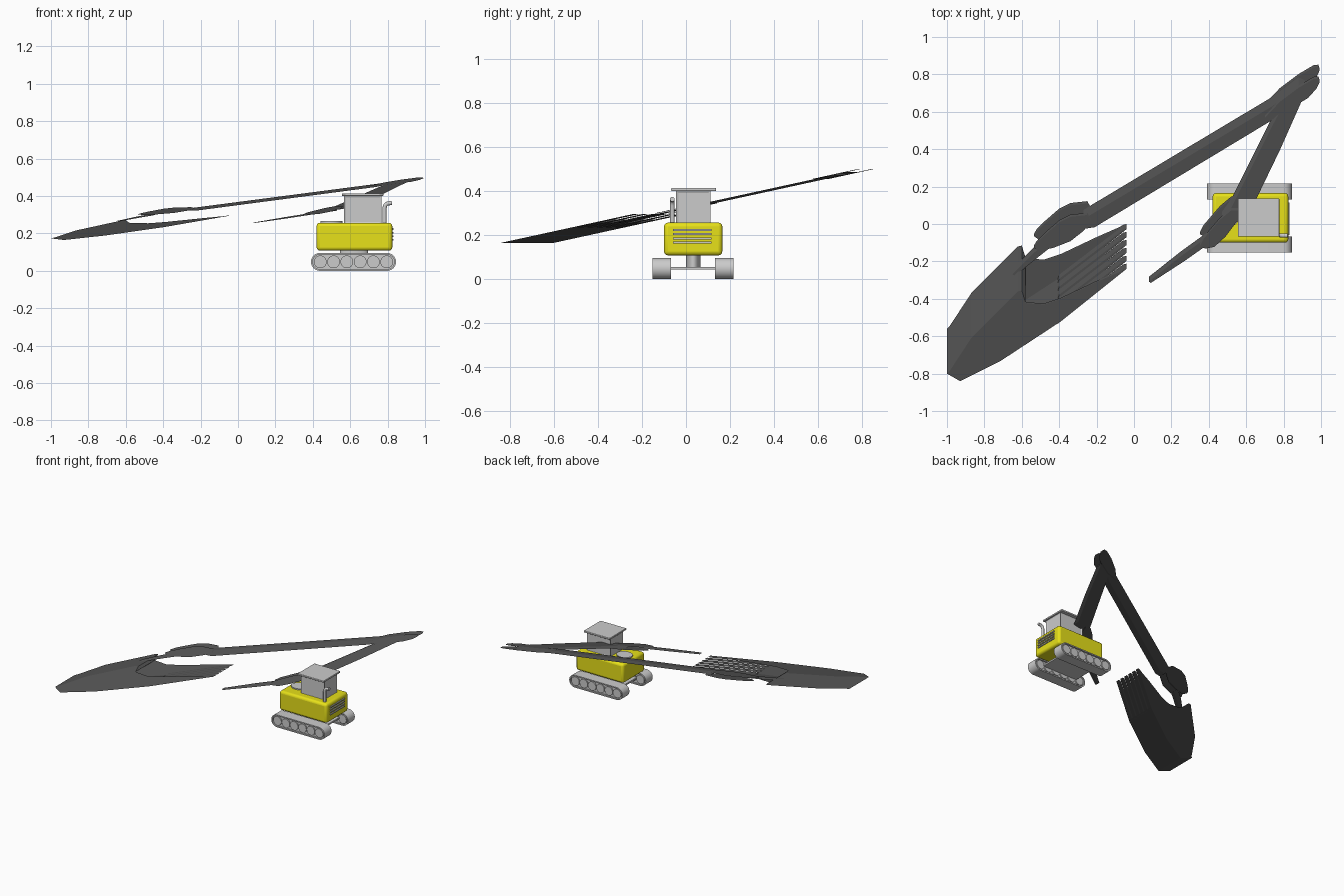
import bpy, bmesh, math
from mathutils import Vector

if "Cube" in bpy.data.objects:
    bpy.data.objects.remove(bpy.data.objects["Cube"])

YC = 0.033  # centre line of the vehicle


def material(name, rgb):
    m = bpy.data.materials.new(name)
    m.diffuse_color = (*rgb, 1)
    m.use_nodes = True
    m.node_tree.nodes["Principled BSDF"].inputs["Base Color"].default_value = m.diffuse_color
    return m


YELLOW = material("yellow_paint", (0.8, 0.75, 0.01))
DARK = material("dark_steel", (0.09, 0.09, 0.09))


def finish(bm, name, mat=None, bevel=0, smooth=False, segs=3):
    bmesh.ops.recalc_face_normals(bm, faces=bm.faces)
    me = bpy.data.meshes.new(name)
    bm.to_mesh(me)
    bm.free()
    ob = bpy.data.objects.new(name, me)
    bpy.context.collection.objects.link(ob)
    if mat:
        me.materials.append(mat)
    if bevel:
        mod = ob.modifiers.new("bevel", 'BEVEL')
        mod.width, mod.segments = bevel, segs
    if smooth:
        bpy.ops.object.select_all(action='DESELECT')
        bpy.context.view_layer.objects.active = ob
        ob.select_set(True)
        bpy.ops.object.shade_smooth_by_angle(angle=math.radians(35))
    return ob


def box(name, x, y, z, mat=None, bevel=0, inset=0):
    bm = bmesh.new()
    bmesh.ops.create_cube(bm, size=1)
    for v in bm.verts:
        v.co = [(a + b) / 2 + c * (b - a) for (a, b), c in zip((x, y, z), v.co)]
    if inset:  # recessed window panels on the four walls
        walls = [f for f in bm.faces if abs(f.normal.z) < 0.5]
        bmesh.ops.inset_individual(bm, faces=walls, thickness=inset, depth=-0.004)
    return finish(bm, name, mat, bevel, bool(bevel))


def prism(name, pts, y0, y1, place, mat=None, smooth=False):
    """Extrude a closed outline across the width, mapped by place(u, v, w)."""
    bm = bmesh.new()
    a, b = [[bm.verts.new(place(u, v, w)) for u, v in pts] for w in (y0, y1)]
    bm.faces.new(a)
    bm.faces.new(b)
    n = len(pts)
    for i in range(n):
        j = (i + 1) % n
        bm.faces.new((a[i], a[j], b[j], b[i]))
    return finish(bm, name, mat, 0, smooth)


def upright(u, v, w):
    return (u, w, v)


def leaning(u, v, w):  # the digging arm is slanted far over sideways
    return (u, v + w, 0.322 + 0.218 * v)


def circle(cx, cz, r, rx=None, n=24):
    return [(cx + (rx or r) * math.cos(i * math.tau / n), cz + r * math.sin(i * math.tau / n)) for i in range(n)]


def stadium(r, n=12):
    pts = []
    for cx, start in ((0.797, -90), (0.438, 90)):
        for i in range(n + 1):
            t = math.radians(start + 180 * i / n)
            pts.append((cx + r * math.cos(t), 0.048 + r * math.sin(t)))
    return pts


# Tracks: belt loop, inner frame and six wheels on each side
for side, y0, y1 in (("near", -0.152, -0.068), ("far", 0.132, 0.216)):
    bm = bmesh.new()
    rings = [[bm.verts.new((u, y, v)) for u, v in stadium(r)]
             for r, y in ((0.048, y0), (0.048, y1), (0.039, y1), (0.039, y0))]
    n = len(rings[0])
    for k in range(4):
        p, q = rings[k], rings[(k + 1) % 4]
        for i in range(n):
            bm.faces.new((p[i], p[(i + 1) % n], q[(i + 1) % n], q[i]))
    finish(bm, side + "_track_belt", smooth=True)
    prism(side + "_track_frame", stadium(0.0392), y0 + 0.012, y1 - 0.012, upright)
    for i in range(6):
        prism(f"{side}_wheel_{i}", circle(0.44 + 0.071 * i, 0.048, 0.034), y0 + 0.003, y1 - 0.003, upright, None, True)

# Undercarriage and turntable
box("chassis_plate", (0.47, 0.77), (-0.08, 0.145), (0.044, 0.056))
prism("turntable", circle(0.62, YC, 0.033, 0.075), 0.05, 0.115, lambda u, v, w: (u, v, w), None, True)

# Body with engine grille
box("body", (0.42, 0.825), (-0.1, 0.165), (0.108, 0.257), YELLOW, 0.018)
for i in range(4):
    z = 0.162 + 0.019 * i
    box(f"grille_slat_{i}", (0.815, 0.832), (-0.06, 0.115), (z, z + 0.009))
prism("arm_mount", circle(0.5, YC, 0.05, 0.06), 0.25, 0.266, lambda u, v, w: (u, v, w), None, True)

# Cab and roof
box("cab", (0.567, 0.767), (-0.045, 0.112), (0.25, 0.402), inset=0.014)
box("cab_roof", (0.555, 0.777), (-0.068, 0.137), (0.4, 0.414), bevel=0.004)

# Exhaust pipe
cu = bpy.data.curves.new("exhaust_pipe", 'CURVE')
cu.dimensions = '3D'
cu.bevel_depth, cu.bevel_resolution, cu.use_fill_caps = 0.011, 3, True
sp = cu.splines.new('POLY')
path = [(0.783, 0.25), (0.783, 0.335), (0.787, 0.35), (0.796, 0.359), (0.823, 0.363)]
sp.points.add(len(path) - 1)
for p, (x, z) in zip(sp.points, path):
    p.co = (x, -0.062, z, 1)
bpy.context.collection.objects.link(bpy.data.objects.new("exhaust_pipe", cu))


def plates(name, pts, offset=0.031, t=0.006):
    for label, s in (("near", -1), ("far", 1)):
        prism(f"{label}_{name}", pts, s * offset - t, s * offset + t, leaning, DARK)


# Boom, stick and their hinge plates
prism("boom", [(0.47, 0.04), (0.52, 0.11), (0.745, 0.56), (0.80, 0.66), (0.9, 0.74), (0.9, 0.69),
               (0.78, 0.42), (0.64, 0.13), (0.57, 0.05), (0.5, 0.0)], -0.025, 0.025, leaning, DARK)
prism("stick", [(-0.27, 0.05), (-0.23, 0.075), (0.74, 0.655), (0.88, 0.76), (0.92, 0.74),
                (0.73, 0.575), (-0.21, 0.008), (-0.26, 0.0)], -0.025, 0.025, leaning, DARK)
plates("elbow_plate", [(0.70, 0.605), (0.78, 0.69), (0.88, 0.765), (0.96, 0.812), (0.985, 0.815),
                       (0.992, 0.795), (0.975, 0.76), (0.93, 0.71), (0.88, 0.68), (0.80, 0.635)])
plates("boom_foot_plate", [(0.353, -0.08), (0.37, -0.045), (0.46, 0.06), (0.52, 0.11), (0.56, 0.11),
                           (0.55, 0.05), (0.49, -0.03), (0.43, -0.085), (0.38, -0.095)])
plates("stick_end_plate", [(-0.535, -0.09), (-0.52, -0.065), (-0.475, -0.02), (-0.40, 0.045), (-0.34, 0.075),
                           (-0.25, 0.085), (-0.23, 0.05), (-0.27, 0.0), (-0.34, -0.055), (-0.43, -0.09), (-0.51, -0.108)])
prism("boom_ram", [(0.53, 0.02), (0.43, -0.03), (0.25, -0.16), (0.08, -0.295), (0.09, -0.302),
                   (0.27, -0.185), (0.44, -0.065), (0.53, 0.0)], -0.013, 0.013, leaning, DARK)
prism("bucket_link", [(-0.46, -0.08), (-0.53, -0.135), (-0.65, -0.255), (-0.635, -0.262),
                      (-0.51, -0.16), (-0.44, -0.105)], -0.015, 0.015, leaning, DARK)

# Bucket: curved shell, two side plates and a row of teeth
shell = [(-0.39, -0.40), (-0.71, -0.61), (-0.93, -0.72), (-1.0, -0.68), (-0.985, -0.665),
         (-0.87, -0.49), (-0.62, -0.24), (-0.60, -0.235), (-0.58, -0.30)]
inner = [(-0.6 + (u + 0.6) * 0.97, -0.42 + (v + 0.42) * 0.96) for u, v in shell]
prism("bucket_shell", shell + inner[::-1], -0.12, 0.12, leaning, DARK)
side = shell + [(-0.57, -0.305), (-0.48, -0.31), (-0.39, -0.28), (-0.2, -0.19), (-0.04, -0.12)]
for label, s in (("near", -1), ("far", 1)):
    prism(label + "_bucket_side", side, s * 0.12, s * 0.114, leaning, DARK)
for i in range(6):
    w = -0.106 + 0.0424 * i
    prism(f"bucket_tooth_{i}", [(-0.41, -0.415), (-0.04, -0.12), (-0.06, -0.125), (-0.40, -0.385)],
          w - 0.014, w + 0.014, leaning, DARK)
